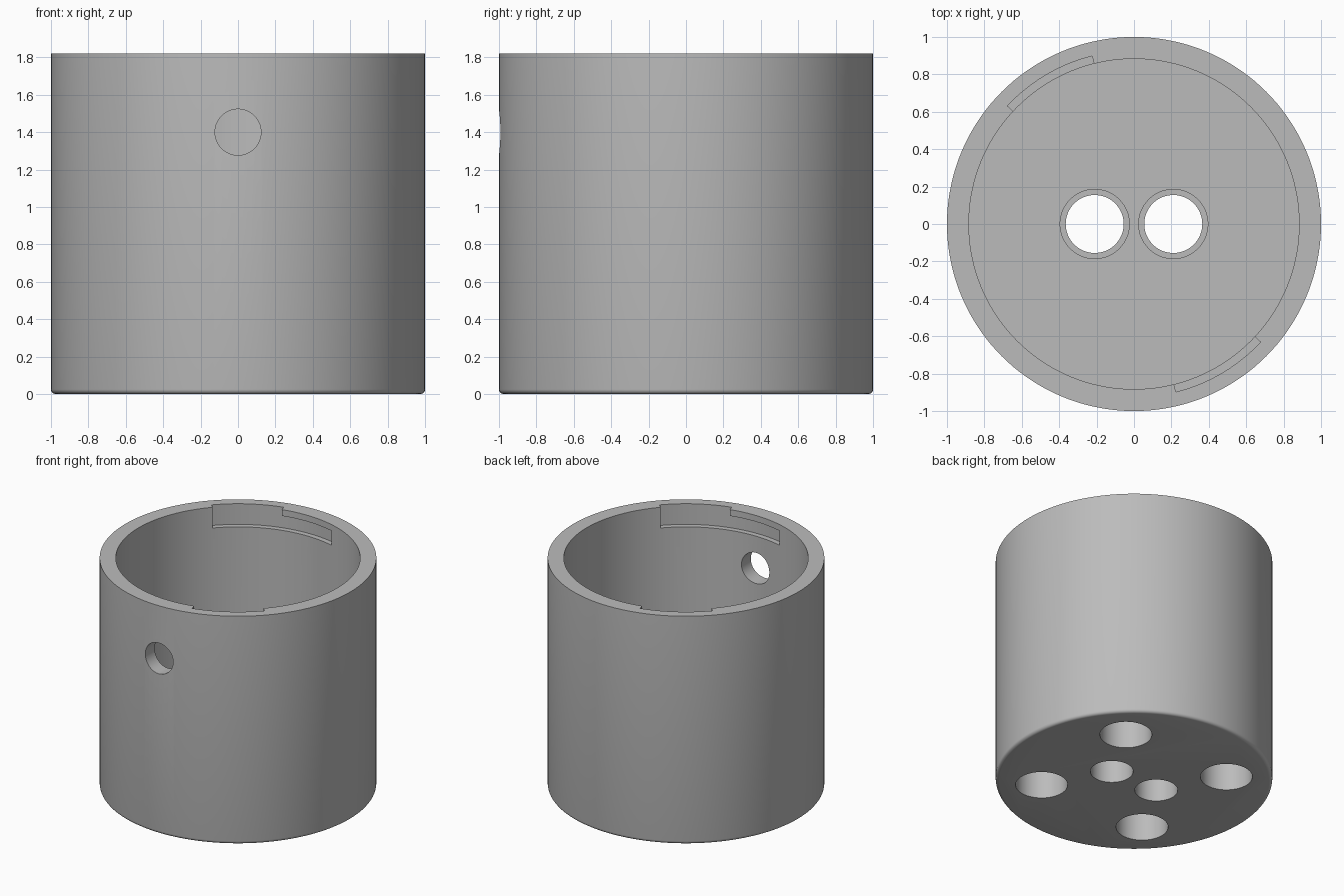
import bpy, bmesh
from math import radians, sin, cos, pi
from mathutils import Matrix

old = bpy.data.objects.get("Cube")
if old:
    bpy.data.objects.remove(old, do_unlink=True)

HEIGHT, FLOOR, INNER, ROUND = 1.82, 0.36, 0.883, 0.025

grey = bpy.data.materials.new("plain grey")
grey.use_nodes = True
grey.diffuse_color = (0.5, 0.5, 0.5, 1)
grey.node_tree.nodes["Principled BSDF"].inputs["Base Color"].default_value = (0.5, 0.5, 0.5, 1)


def make_object(name, bm):
    bmesh.ops.recalc_face_normals(bm, faces=bm.faces)
    mesh = bpy.data.meshes.new(name)
    bm.to_mesh(mesh)
    bm.free()
    mesh.materials.append(grey)
    obj = bpy.data.objects.new(name, mesh)
    bpy.context.collection.objects.link(obj)
    return obj


def lathe(name, profile, steps):
    """Spin an open profile around z and cap both ends."""
    bm = bmesh.new()
    verts = [bm.verts.new((r, 0, z)) for r, z in profile]
    edges = [bm.edges.new(pair) for pair in zip(verts, verts[1:])]
    bmesh.ops.spin(bm, geom=verts + edges, cent=(0, 0, 0), axis=(0, 0, 1),
                   angle=2 * pi, steps=steps)
    bmesh.ops.remove_doubles(bm, verts=bm.verts, dist=1e-4)
    bmesh.ops.holes_fill(bm, edges=[e for e in bm.edges if e.is_boundary], sides=0)
    return make_object(name, bm)


def bore(x, y, radius, low, high):
    return lathe("bore_cutter", [(radius, low), (radius, high)], 64), \
        Matrix.Translation((x, y, 0))


def arc_block(start, end, low, high, turn):
    """Ring sector used to cut the twist-lock slots."""
    bm = bmesh.new()
    rings = []
    for deg in range(start, end + 1):
        a = radians(deg + turn)
        rings.append([bm.verts.new((r * cos(a), r * sin(a), z))
                      for r, z in ((0.8, low), (0.925, low), (0.925, high), (0.8, high))])
    for a, b in zip(rings, rings[1:]):
        for i in range(4):
            j = (i + 1) % 4
            bm.faces.new((a[i], a[j], b[j], b[i]))
    bm.faces.new(rings[0])
    bm.faces.new(rings[-1])
    return make_object("slot_cutter", bm), Matrix()


# Cup body with rounded bottom edge
profile = [(1 - ROUND + ROUND * sin(t * pi / 8), ROUND - ROUND * cos(t * pi / 8))
           for t in range(5)]
profile += [(1, HEIGHT), (INNER, HEIGHT), (INNER, FLOOR)]
cup = lathe("cup_body", profile, 144)

cutters = []
# Two stepped holes through the floor
for x in (-0.21, 0.21):
    cutters.append(bore(x, 0, 0.155, -0.1, FLOOR + 0.1))
    cutters.append(bore(x, 0, 0.185, FLOOR - 0.08, FLOOR + 0.1))
# Four blind holes in the underside
for x in (-0.474, 0.474):
    for y in (-0.474, 0.474):
        cutters.append(bore(x, y, 0.188, -0.1, 0.26))
# Round hole in the front wall
side = lathe("side_hole_cutter", [(0.123, 0.6), (0.123, 1.2)], 64)
cutters.append((side, Matrix.Translation((0, 0, 1.4)) @ Matrix.Rotation(pi / 2, 4, "X")))
# Twist-lock slots: a covered run and an open entry, on opposite sides
for turn in (0, 180):
    cutters.append(arc_block(75, 137, HEIGHT - 0.165, HEIGHT - 0.05, turn))
    cutters.append(arc_block(104, 137, HEIGHT - 0.165, HEIGHT + 0.1, turn))

bpy.context.view_layer.objects.active = cup
for cutter, matrix in cutters:
    cutter.data.transform(matrix)
    cutter.hide_render = True
    mod = cup.modifiers.new("cut", "BOOLEAN")
    mod.operation = "DIFFERENCE"
    mod.solver = "EXACT"
    mod.object = cutter
    bpy.ops.object.modifier_apply(modifier=mod.name)
    bpy.data.objects.remove(cutter, do_unlink=True)

bpy.ops.object.select_all(action="DESELECT")
cup.select_set(True)
bpy.ops.object.shade_smooth_by_angle(angle=radians(30))
